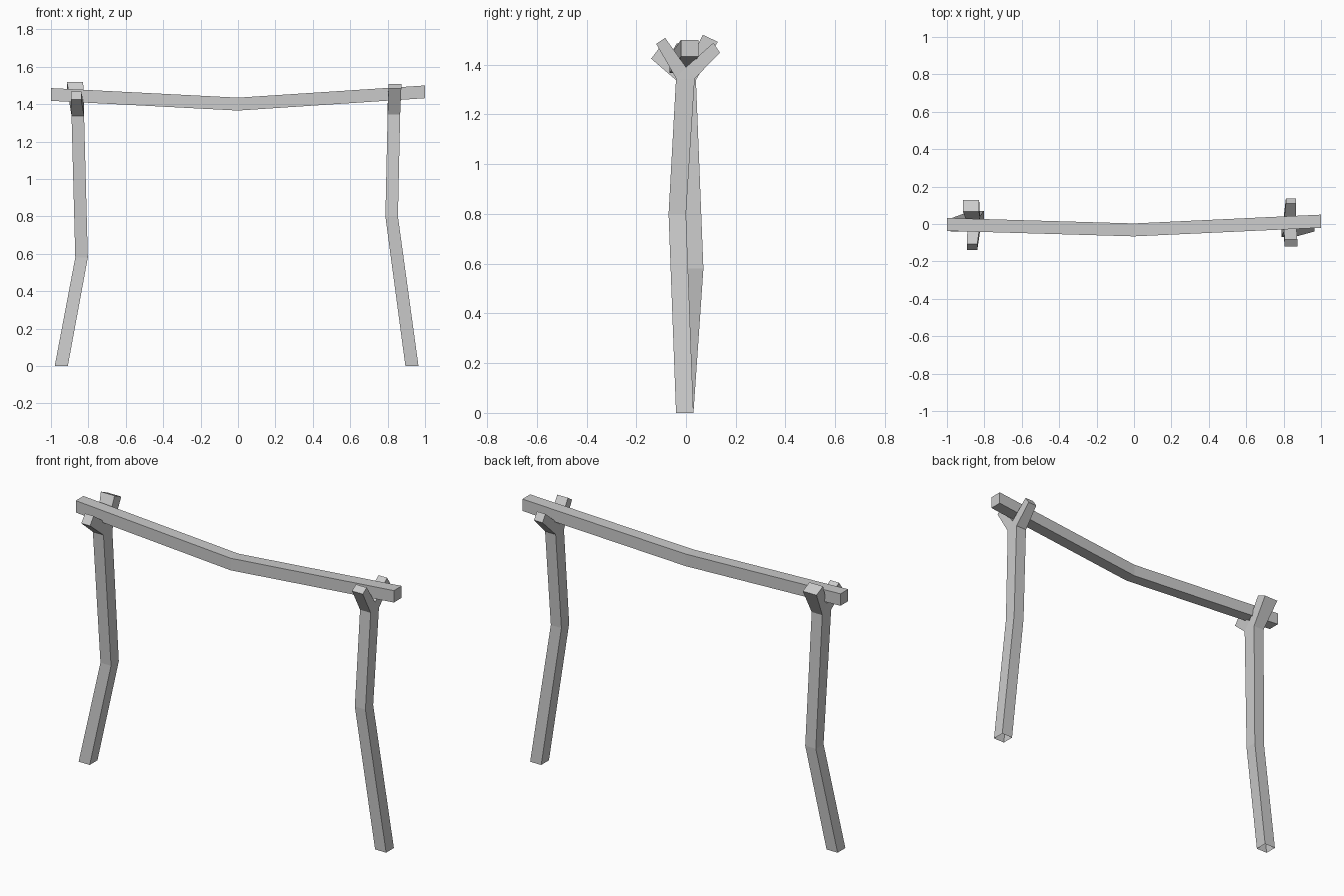
import bpy, bmesh

if "Cube" in bpy.data.objects:
    bpy.data.objects.remove(bpy.data.objects["Cube"])


def finish(name, bm):
    bmesh.ops.recalc_face_normals(bm, faces=bm.faces)
    mesh = bpy.data.meshes.new(name)
    bm.to_mesh(mesh)
    bm.free()
    ob = bpy.data.objects.new(name, mesh)
    bpy.context.collection.objects.link(ob)
    return ob


def bridge(bm, a, b):
    n = len(a)
    for i in range(n):
        j = (i + 1) % n
        bm.faces.new((a[i], a[j], b[j], b[i]))


def forked_post(name, sections, crotch, tips):
    """sections: (x0, x1, y0, y1, z); crotch: (x0, x1, y, z);
    tips (front, back): (x0, x1, outer y, outer z, inner y, inner z)"""
    bm = bmesh.new()
    v = lambda *co: bm.verts.new(co)
    rings = [[v(x0, y0, z), v(x1, y0, z), v(x1, y1, z), v(x0, y1, z)]
             for x0, x1, y0, y1, z in sections]
    for a, b in zip(rings, rings[1:]):
        bridge(bm, a, b)
    # crotch edge and the gussets under it
    x0, x1, y, z = crotch
    c0, c1 = v(x0, y, z), v(x1, y, z)
    a, b, c, d = rings[-1]
    bm.faces.new((a, d, c0))
    bm.faces.new((b, c, c1))
    # two branches growing from the post top
    for base, (x0, x1, oy, oz, iy, iz) in zip(([a, b, c1, c0], [d, c, c1, c0]), tips):
        tip = [v(x0, oy, oz), v(x1, oy, oz), v(x1, iy, iz), v(x0, iy, iz)]
        bridge(bm, base, tip)
        bm.faces.new(tip)
    return finish(name, bm)


# posts with forked tops, open underneath
forked_post("left_post",
            [(-.98, -.91, -.04, .03, 0), (-.87, -.803, 0, .07, .58),
             (-.89, -.823, -.04, .04, 1.338)],
            (-.89, -.823, 0, 1.39),
            [(-.893, -.838, -.14, 1.424, -.107, 1.468),
             (-.915, -.828, .128, 1.492, .068, 1.52)])
forked_post("right_post",
            [(.895, .965, -.04, .03, 0), (.788, .855, -.07, 0, .8),
             (.80, .867, -.04, .035, 1.345)],
            (.80, .867, 0, 1.39),
            [(.805, .873, -.12, 1.484, -.084, 1.508),
             (.812, .866, .137, 1.448, .11, 1.488)])

# sagging crossbeam resting in the forks
bm = bmesh.new()
rings = [[bm.verts.new((x, y, z)) for y, z in ((y0, z0), (y1, z0), (y1, z1), (y0, z1))]
         for x, y0, y1, z0, z1 in ((-1, -.037, .032, 1.418, 1.486),
                                   (0, -.066, .003, 1.366, 1.435),
                                   (1, -.02, .05, 1.432, 1.5))]
bridge(bm, rings[0], rings[1])
bridge(bm, rings[1], rings[2])
bm.faces.new(rings[0])
bm.faces.new(rings[2])
finish("crossbeam", bm)
